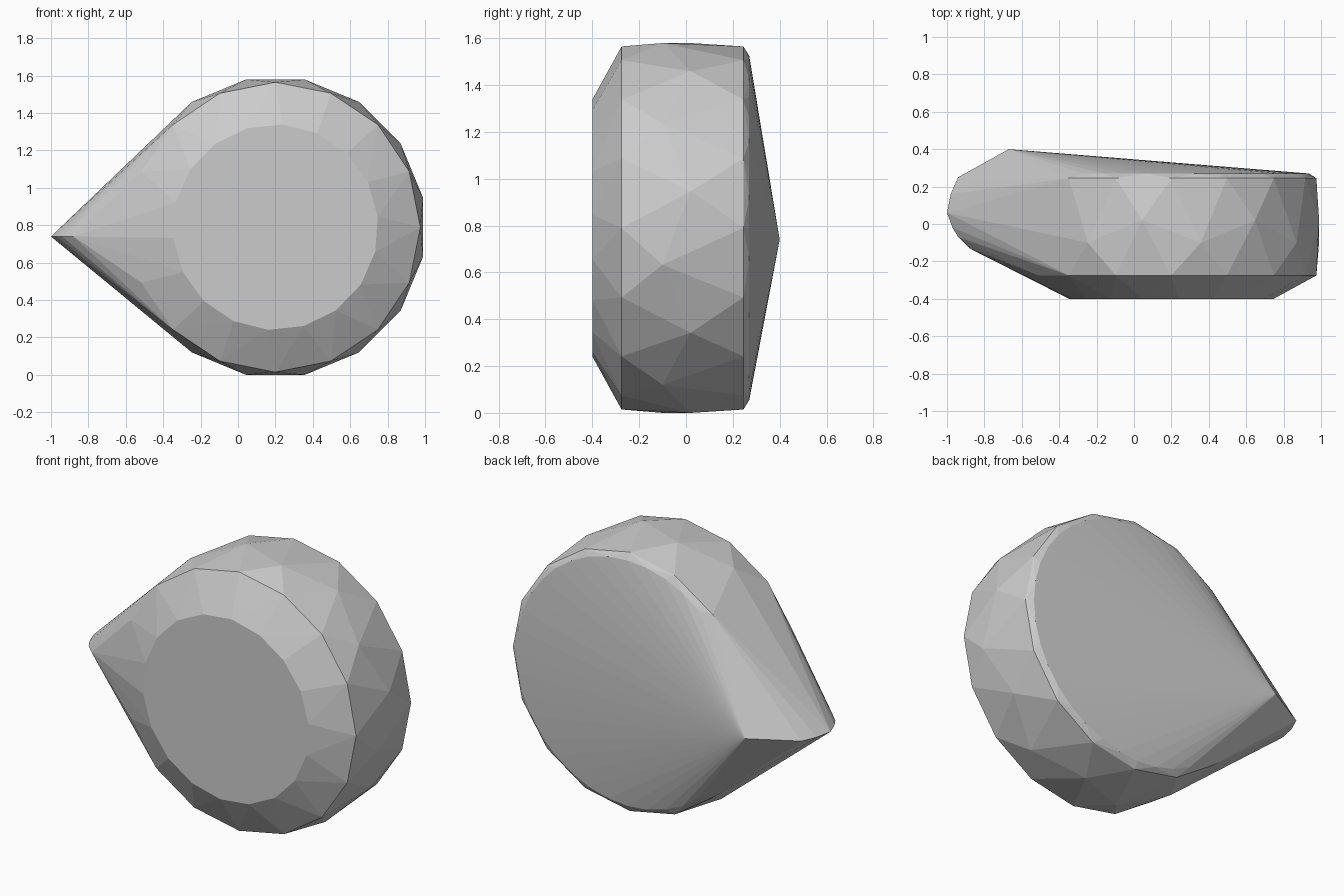
import bpy, bmesh
from math import sin, cos, pi

if "Cube" in bpy.data.objects:
    bpy.data.objects.remove(bpy.data.objects["Cube"])

CX, CZ = 0.2, 0.805


def ring(y, r, n, phase=0.0, wobble=0.0):
    """Circle of points facing the front, optionally zigzagging in depth."""
    return [(CX + r * cos(2 * pi * (i + phase) / n),
             y + wobble * (-1) ** i,
             CZ + r * sin(2 * pi * (i + phase) / n)) for i in range(n)]


# Faceted round body: front face, bevelled rim, bulging band, back rim
points = ring(-0.40, 0.55, 18, 0.3)
points += ring(-0.275, 0.775, 16, 0.0)
points += ring(-0.04, 0.805, 16, 0.5, 0.06)
points += ring(0.245, 0.775, 16, 0.0)
points += ring(0.27, 0.735, 36)

# Pointed side: rounded ridge leading to the raised back corner
points += [(x, y, 0.755) for x, y in [
    (-0.67, 0.40), (-0.94, 0.25), (-0.98, 0.16), (-1.0, 0.06),
    (-0.97, -0.02), (-0.94, -0.07), (-0.88, -0.13)]]

# Skin the rings and ridge into one flat-faceted stone
bm = bmesh.new()
for p in points:
    bm.verts.new(p)
result = bmesh.ops.convex_hull(bm, input=bm.verts[:])
loose = [v for v in bm.verts if not v.link_faces]
bmesh.ops.delete(bm, geom=loose, context='VERTS')
bmesh.ops.recalc_face_normals(bm, faces=bm.faces[:])

# Rest exactly on the ground
low = min(v.co.z for v in bm.verts)
bmesh.ops.translate(bm, verts=bm.verts[:], vec=(0, 0, -low))

mesh = bpy.data.meshes.new("teardrop_stone")
bm.to_mesh(mesh)
bm.free()
obj = bpy.data.objects.new("teardrop_stone", mesh)
bpy.context.collection.objects.link(obj)
